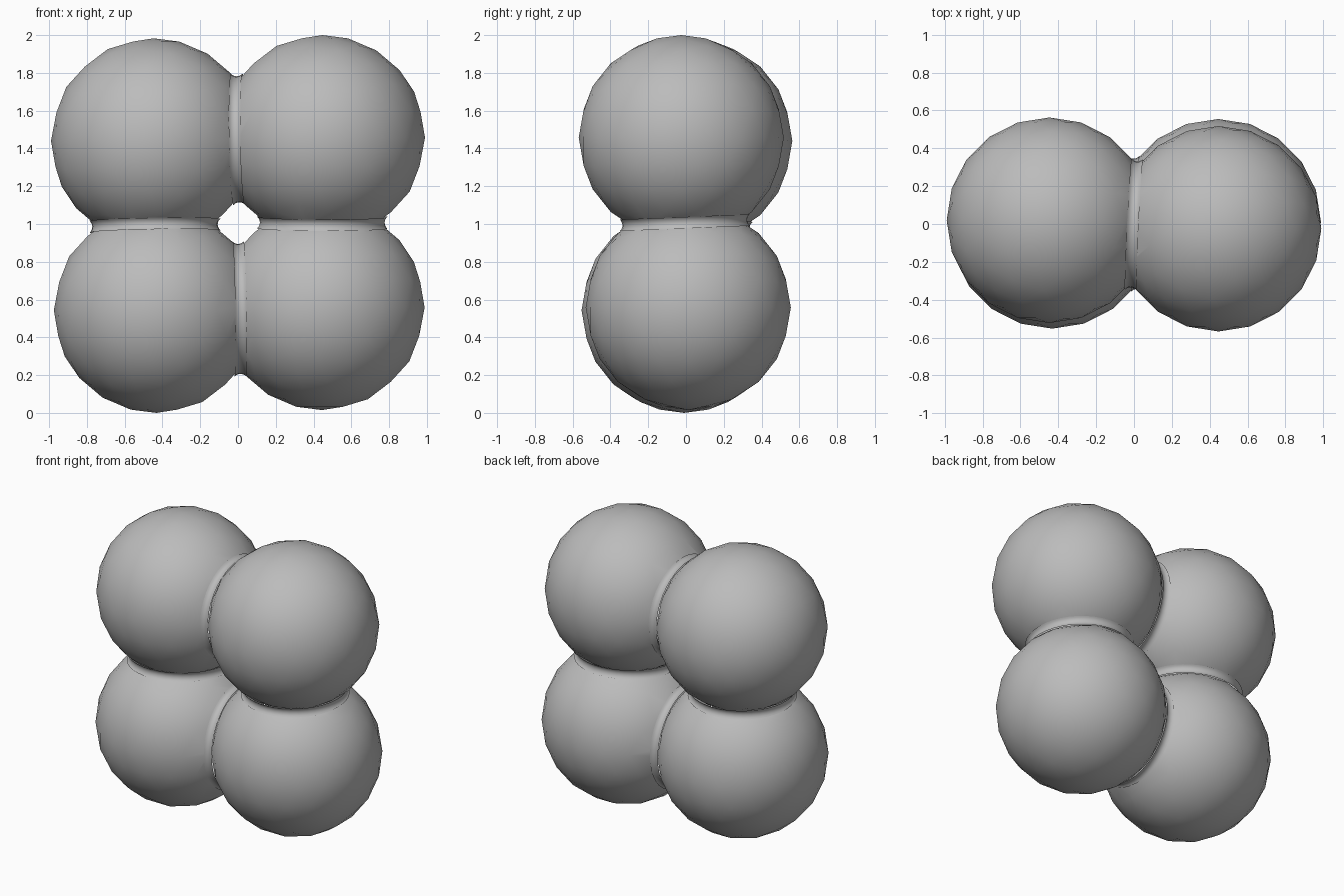
import bpy, bmesh, math
from mathutils import Vector

cube = bpy.data.objects.get("Cube")
if cube:
    bpy.data.objects.remove(cube, do_unlink=True)

RADIUS = 0.543
FILLET = 0.04

grey = bpy.data.materials.new("plain grey")
grey.use_nodes = True
colour = (0.5, 0.5, 0.5, 1)
grey.diffuse_color = colour
grey.node_tree.nodes["Principled BSDF"].inputs["Base Color"].default_value = colour

balls = {
    "upper_right": Vector((-0.447, 0.02, 1.44)),
    "upper_left": Vector((0.447, -0.025, 1.457)),
    "lower_right": Vector((-0.432, -0.01, 0.543)),
    "lower_left": Vector((0.445, 0.012, 0.558)),
}
joints = [("upper_right", "upper_left"), ("lower_right", "lower_left"),
          ("upper_right", "lower_right"), ("upper_left", "lower_left")]


def add_object(name, bm, location):
    mesh = bpy.data.meshes.new(name)
    bmesh.ops.recalc_face_normals(bm, faces=bm.faces)
    for face in bm.faces:
        face.smooth = True
    bm.to_mesh(mesh)
    bm.free()
    mesh.materials.append(grey)
    obj = bpy.data.objects.new(name, mesh)
    obj.location = location
    bpy.context.collection.objects.link(obj)


# Balls, trimmed flat where they meet a neighbour
for name, centre in balls.items():
    bm = bmesh.new()
    bmesh.ops.create_icosphere(bm, subdivisions=3, radius=RADIUS)
    for pair in joints:
        if name in pair:
            other = balls[pair[1] if pair[0] == name else pair[0]]
            axis = other - centre
            half = axis.length / 2
            cut = half * RADIUS / (RADIUS + FILLET) + 0.012
            bmesh.ops.bisect_plane(bm, geom=bm.verts[:] + bm.edges[:] + bm.faces[:],
                                   plane_co=axis.normalized() * cut,
                                   plane_no=axis, clear_outer=True)
    add_object(name + "_ball", bm, centre)

# Concave collars, tangent to both balls of each joint
STEPS, SIDES = 8, 40
for first, second in joints:
    a, b = balls[first], balls[second]
    half = (b - a).length / 2
    ring = math.sqrt((RADIUS + FILLET) ** 2 - half ** 2)
    spread = math.asin(half / (RADIUS + FILLET))
    turn = (b - a).to_track_quat("Z", "Y")
    bm = bmesh.new()
    rows = []
    for i in range(STEPS + 1):
        t = spread * (2 * i / STEPS - 1)
        r, z = ring - FILLET * math.cos(t), FILLET * math.sin(t)
        rows.append([bm.verts.new(turn @ Vector((r * math.cos(u), r * math.sin(u), z)))
                     for u in (math.tau * k / SIDES for k in range(SIDES))])
    for low, high in zip(rows, rows[1:]):
        for k in range(SIDES):
            n = (k + 1) % SIDES
            bm.faces.new((low[k], low[n], high[n], high[k]))
    # Make sure the open band faces away from its axis
    bmesh.ops.recalc_face_normals(bm, faces=bm.faces)
    add_object(first + "_to_" + second + "_collar", bm, (a + b) / 2)
